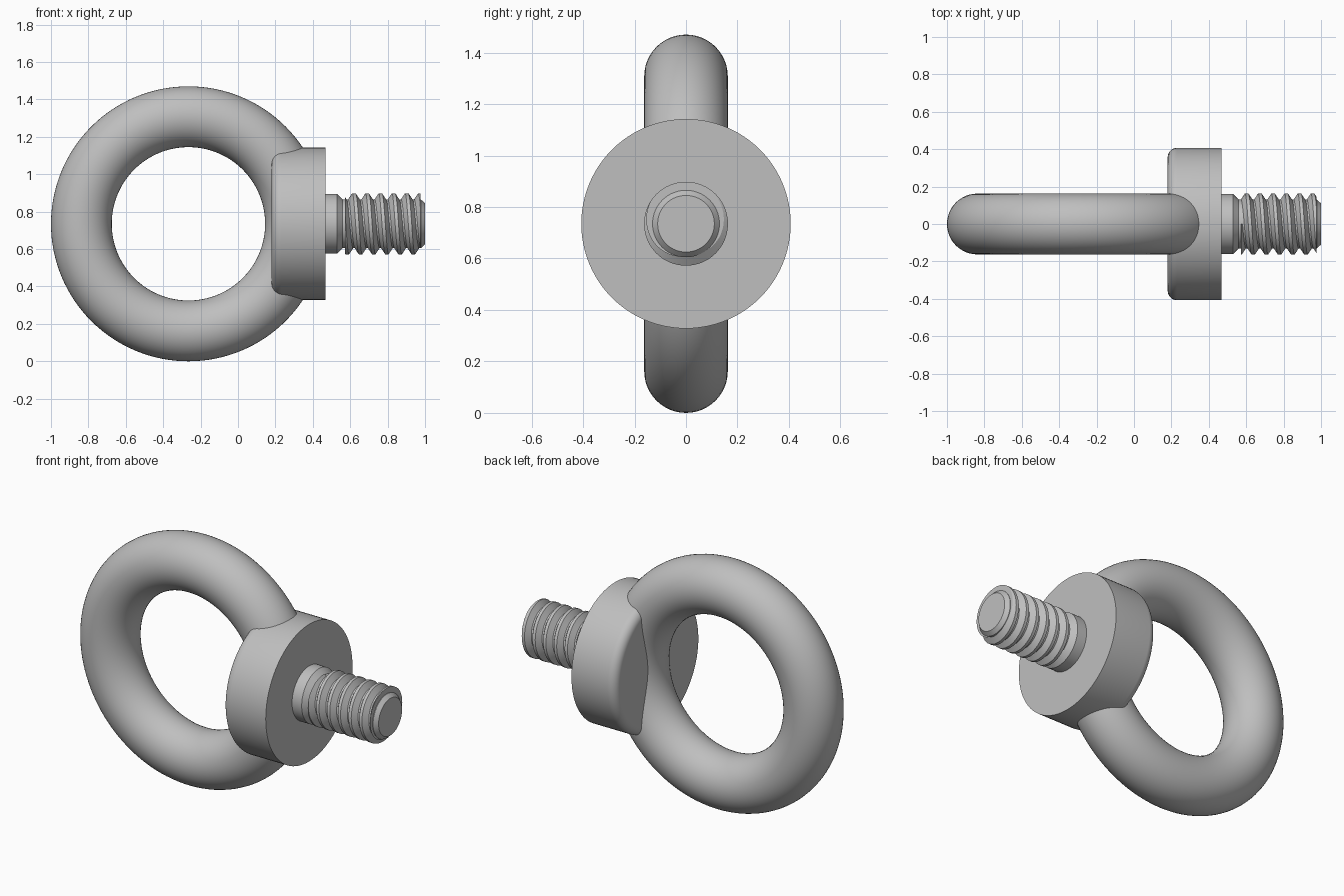
import bpy, bmesh
from math import sin, cos, pi, radians
from mathutils import Vector

cube = bpy.data.objects.get("Cube")
if cube:
    bpy.data.objects.remove(cube, do_unlink=True)

AXIS_Z = 0.735          # height of the bolt axis and ring centre

steel = bpy.data.materials.new("grey steel")
steel.use_nodes = True
colour = (0.52, 0.52, 0.52, 1)
steel.diffuse_color = colour
steel.node_tree.nodes["Principled BSDF"].inputs["Base Color"].default_value = colour


def finish(name, bm):
    bmesh.ops.recalc_face_normals(bm, faces=bm.faces)
    mesh = bpy.data.meshes.new(name)
    bm.to_mesh(mesh)
    bm.free()
    mesh.materials.append(steel)
    obj = bpy.data.objects.new(name, mesh)
    bpy.context.collection.objects.link(obj)
    bpy.ops.object.select_all(action='DESELECT')
    obj.select_set(True)
    bpy.context.view_layer.objects.active = obj
    bpy.ops.object.shade_smooth_by_angle(angle=radians(30))
    return obj


def on_axis(x, r, a):
    return Vector((x, r * cos(a), AXIS_Z + r * sin(a)))


def skin(bm, loops):
    """Bridge consecutive closed loops of points and cap both ends."""
    rows = [[bm.verts.new(p) for p in loop] for loop in loops]
    n = len(rows[0])
    for a, b in zip(rows, rows[1:]):
        for i in range(n):
            j = (i + 1) % n
            bm.faces.new((a[i], a[j], b[j], b[i]))
    bm.faces.new(rows[0])
    bm.faces.new(rows[-1])


def lathe(name, profile, segments=96):
    bm = bmesh.new()
    skin(bm, [[on_axis(x, r, 2 * pi * i / segments) for i in range(segments)]
              for x, r in profile])
    return finish(name, bm)


# Lifting ring, with its hidden tip kept inside the collar
bpy.ops.mesh.primitive_torus_add(
    major_radius=0.5725, minor_radius=0.1625, major_segments=128,
    minor_segments=48, location=(-0.265, 0, AXIS_Z), rotation=(pi / 2, 0, 0))
ring = bpy.context.object
ring.name = "lifting_ring"
bpy.ops.object.transform_apply(location=True, rotation=True)
for v in ring.data.vertices:
    v.co.x = min(v.co.x, 0.455)
ring.data.materials.append(steel)
bpy.ops.object.shade_smooth_by_angle(angle=radians(40))

# Collar with a rounded edge on the ring side
FILLET = 0.05
edge = [(0.18 + FILLET * (1 - cos(t)), 0.407 - FILLET + FILLET * sin(t))
        for t in [pi / 2 * k / 8 for k in range(9)]]
lathe("collar", edge + [(0.467, 0.407)])

# Shank: shoulder, undercut neck, thread core and chamfered tip
lathe("shank", [(0.45, 0.16), (0.53, 0.16), (0.56, 0.13),
                (0.978, 0.13), (1.0, 0.11)])

# Right-handed thread ridge, trimmed flat at both ends
PITCH, STEPS = 0.0705, 64
section = [(-0.034, 0.125), (-0.009, 0.163), (0.009, 0.163), (0.034, 0.125)]
bm = bmesh.new()
loops = []
for k in range(-STEPS, int(6.2 * STEPS)):
    turn = k / STEPS
    angle = pi / 2 + 2 * pi * turn
    loops.append([on_axis(0.62 + PITCH * turn + dx, r, angle)
                  for dx, r in section])
skin(bm, loops)
for x, side in ((0.572, -1), (0.975, 1)):
    bmesh.ops.bisect_plane(
        bm, geom=bm.verts[:] + bm.edges[:] + bm.faces[:],
        plane_co=(x, 0, AXIS_Z), plane_no=(side, 0, 0), clear_outer=True)
    bmesh.ops.holes_fill(bm, edges=[e for e in bm.edges if e.is_boundary])
finish("thread", bm)
